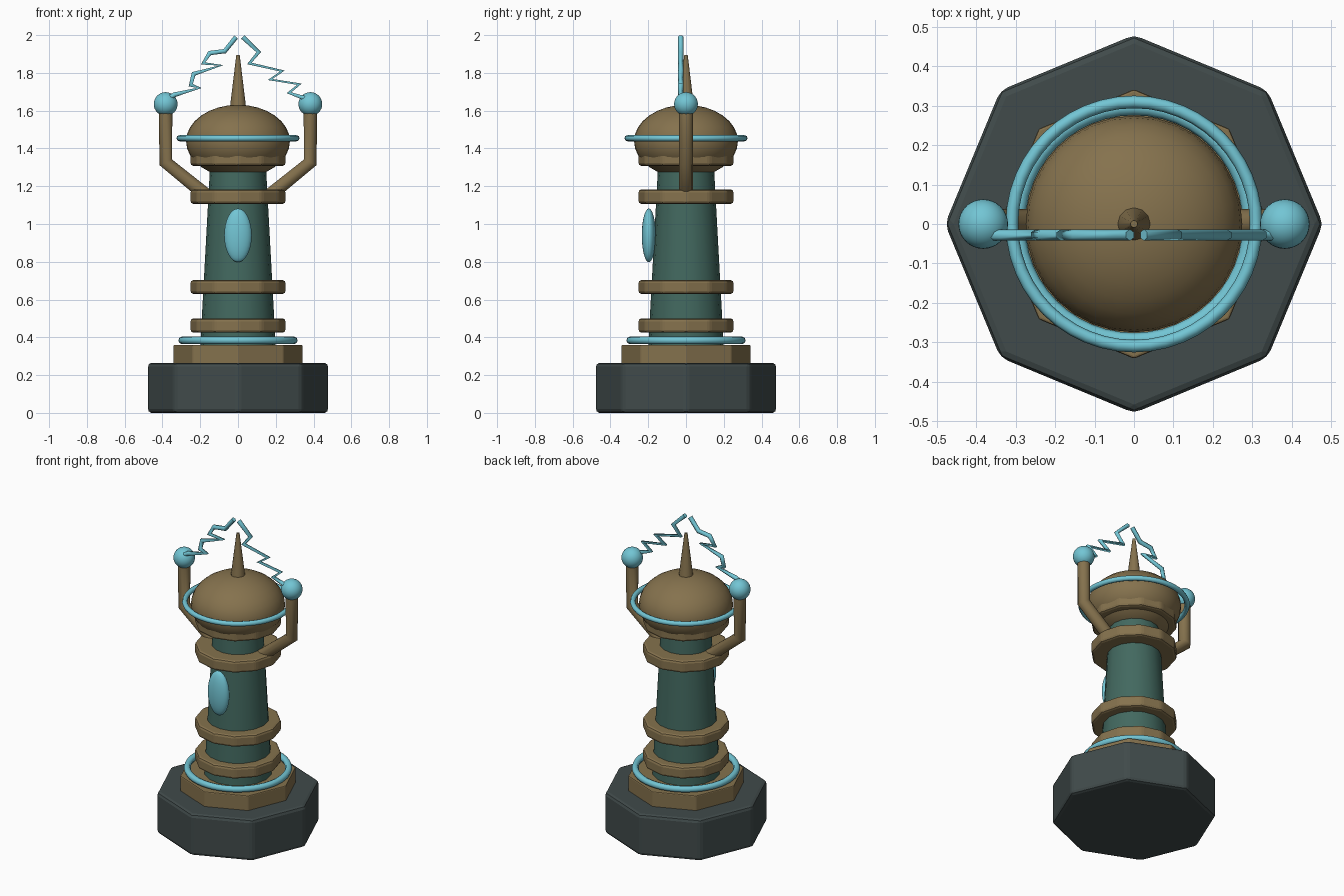
import bpy, math

if "Cube" in bpy.data.objects:
    bpy.data.objects.remove(bpy.data.objects["Cube"])


def material(name, rgb):
    m = bpy.data.materials.new(name)
    m.diffuse_color = (*rgb, 1)
    m.use_nodes = True
    m.node_tree.nodes["Principled BSDF"].inputs["Base Color"].default_value = m.diffuse_color
    return m


SLATE = material("dark_slate", (0.052, 0.070, 0.070))
BRASS = material("aged_brass", (0.235, 0.168, 0.075))
GREEN = material("deep_green", (0.055, 0.140, 0.115))
GLOW = material("glowing_cyan", (0.170, 0.560, 0.660))


def finish(name, mat, angle=None, bevel=0, bevel_segments=2):
    ob = bpy.context.object
    ob.name = name
    ob.data.materials.append(mat)
    if bevel:
        b = ob.modifiers.new("soft_edges", "BEVEL")
        b.width = bevel
        b.segments = bevel_segments
        b.limit_method = "ANGLE"
        b.angle_limit = math.radians(25)
    if angle:
        bpy.ops.object.shade_smooth_by_angle(angle=math.radians(angle))
    return ob


def drum(name, mat, sides, r0, r1, z0, z1, **kw):
    bpy.ops.mesh.primitive_cone_add(vertices=sides, radius1=r0, radius2=r1,
                                    depth=z1 - z0, location=(0, 0, (z0 + z1) / 2))
    return finish(name, mat, **kw)


def ball(name, mat, loc, size, seg=32, rings=16):
    bpy.ops.mesh.primitive_uv_sphere_add(segments=seg, ring_count=rings, radius=1, location=loc)
    bpy.context.object.scale = size
    bpy.ops.object.transform_apply(location=False, rotation=False, scale=True)
    return finish(name, mat, angle=40)


def ring(name, z, major, minor):
    bpy.ops.mesh.primitive_torus_add(major_segments=48, minor_segments=8, location=(0, 0, z),
                                     major_radius=major, minor_radius=minor)
    return finish(name, GLOW, angle=50)


def tube(name, mat, points, radius, resolution):
    cu = bpy.data.curves.new(name, "CURVE")
    cu.dimensions = "3D"
    cu.bevel_depth = radius
    cu.bevel_resolution = resolution
    cu.use_fill_caps = True
    sp = cu.splines.new("POLY")
    sp.points.add(len(points) - 1)
    for p, co in zip(sp.points, points):
        p.co = (*co, 1)
    ob = bpy.data.objects.new(name, cu)
    bpy.context.collection.objects.link(ob)
    cu.materials.append(mat)
    return ob


# Octagonal base and plinth
drum("base", SLATE, 8, 0.48, 0.48, 0, 0.265, bevel=0.02)
drum("plinth", BRASS, 8, 0.342, 0.342, 0.255, 0.36, bevel=0.006)

# Tapered column with brass collars
drum("column", GREEN, 16, 0.20, 0.145, 0.35, 1.36, angle=30)
for i, (z0, z1) in enumerate([(0.425, 0.5), (0.63, 0.703), (1.107, 1.183), (1.308, 1.383)]):
    drum(f"collar_{i + 1}", BRASS, 12, 0.253, 0.253, z0, z1, bevel=0.015)

# Dome and spire
ball("dome", BRASS, (0, 0, 1.438), (0.275, 0.275, 0.193))
drum("spire", BRASS, 12, 0.046, 0.009, 1.59, 1.895, angle=35)

# Glowing rings and oval lens
ring("lower_ring", 0.384, 0.296, 0.02)
ring("upper_ring", 1.454, 0.31, 0.016)
ball("lens", GLOW, (0, -0.197, 0.94), (0.073, 0.037, 0.142))

# Arms with a glowing orb on each
for side, s in (("left", -1), ("right", 1)):
    tube(f"{side}_arm", BRASS,
         [(s * 0.165, 0, 1.15), (s * 0.383, 0, 1.327), (s * 0.383, 0, 1.61)], 0.038, 3)
    ball(f"{side}_orb", GLOW, (s * 0.383, 0, 1.635), (0.063,) * 3)

# Zigzag sparks rising from the orbs
left = [(-0.01, 1.99), (-0.07, 1.915), (-0.15, 1.905), (-0.185, 1.85), (-0.09, 1.84),
        (-0.235, 1.795), (-0.25, 1.735), (-0.205, 1.72), (-0.335, 1.685), (-0.37, 1.665)]
right = [(0.025, 1.99), (0.11, 1.91), (0.06, 1.85), (0.235, 1.81),
         (0.17, 1.765), (0.325, 1.74), (0.27, 1.695), (0.37, 1.66)]
for name, path in (("left_spark", left), ("right_spark", right)):
    tube(name, GLOW, [(x, -0.028, z) for x, z in path], 0.0145, 1)
